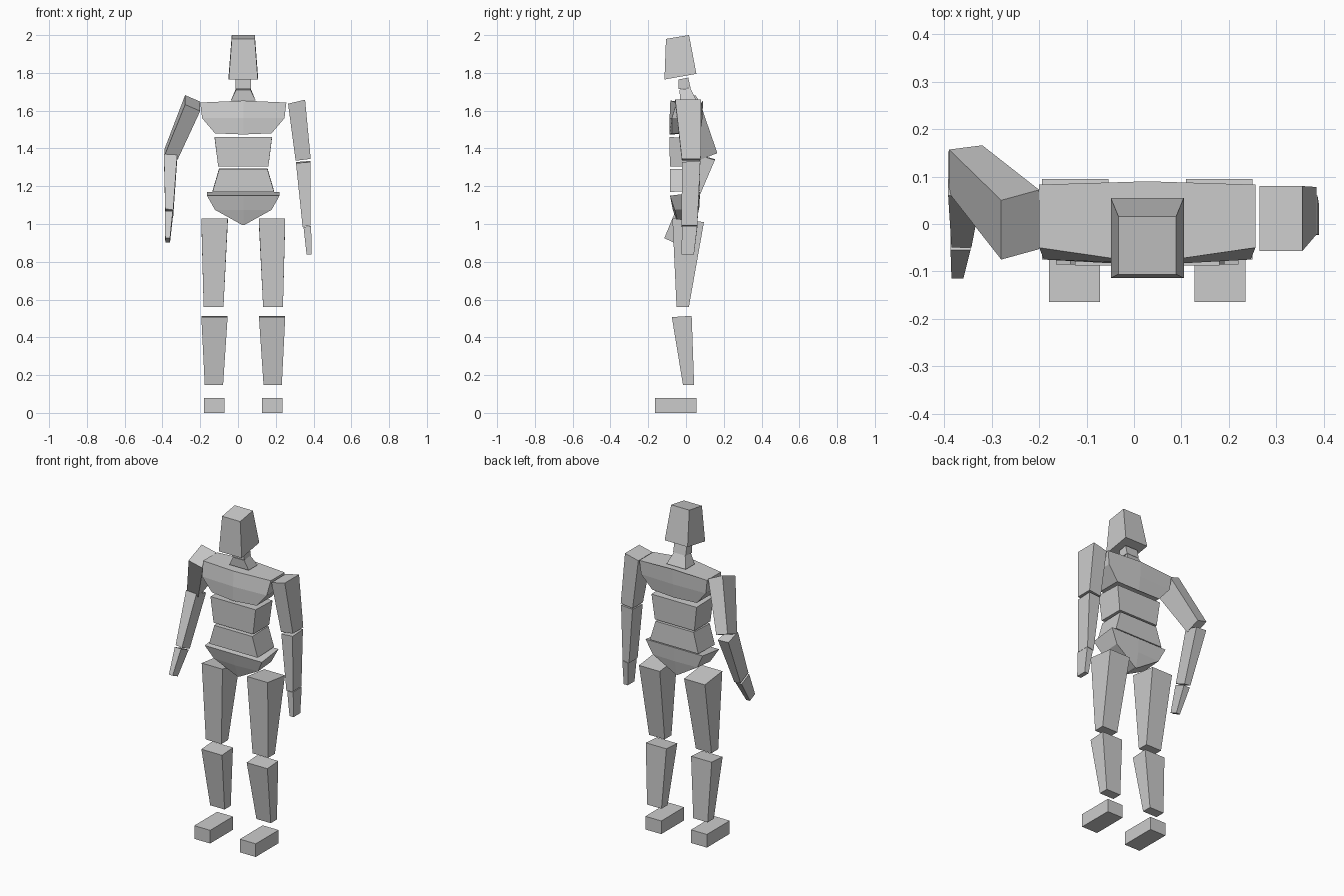
import bpy, bmesh

CX = 0.028  # centre line of the body


def loft(name, rings):
    """Solid skin through a stack of rings with equal point counts."""
    bm = bmesh.new()
    vs = [[bm.verts.new(p) for p in r] for r in rings]
    n = len(vs[0])
    bm.faces.new(vs[0])
    bm.faces.new(vs[-1])
    for a, b in zip(vs, vs[1:]):
        for i in range(n):
            j = (i + 1) % n
            bm.faces.new((a[i], a[j], b[j], b[i]))
    bmesh.ops.recalc_face_normals(bm, faces=bm.faces)
    me = bpy.data.meshes.new(name)
    bm.to_mesh(me)
    bm.free()
    ob = bpy.data.objects.new(name, me)
    bpy.context.collection.objects.link(ob)
    return ob


def quad(x0, x1, yf, zf, yb, zb, dy=0, dz=0):
    """Four-point ring: front edge (yf, zf), back edge (yb, zb), sheared by dy, dz across x."""
    return [(x0, yf, zf), (x1, yf + dy, zf + dz), (x1, yb + dy, zb + dz), (x0, yb, zb)]


def body(hx, *rest):
    return quad(CX - hx, CX + hx, *rest)


def hexa(hx, yf, yb, zf, zb, bulge=0.0, back=0.0, lift=0.0):
    """Six-point body ring with a middle point at front and back."""
    return [(CX - hx, yf, zf), (CX, yf - bulge, zf + lift), (CX + hx, yf, zf),
            (CX + hx, yb, zb), (CX, yb + back, zb + lift), (CX - hx, yb, zb)]


# Head and neck
loft("head", [body(.077, -.114, 1.765, .055, 1.795),
              body(.061, -.106, 1.98, .016, 2.0)])
loft("upper_neck", [body(.042, -.04, 1.715, .024, 1.72),
                    body(.042, -.04, 1.765, .012, 1.775)])
loft("lower_neck", [body(.065, -.03, 1.655, .055, 1.655),
                    body(.038, -.035, 1.71, .022, 1.72)])

# Torso
loft("chest", [hexa(.15, -.075, .07, 1.48, 1.48, .012, .005, -.006),
               hexa(.218, -.075, .08, 1.56, 1.56, .012, .007),
               hexa(.228, -.05, .083, 1.643, 1.643, .033, .007, .01)])
loft("upper_abdomen", [body(.133, -.085, 1.305, .07, 1.305),
                       body(.152, -.088, 1.46, .075, 1.455)])
loft("lower_abdomen", [body(.163, -.085, 1.17, .075, 1.175),
                       body(.128, -.085, 1.29, .07, 1.295)])

# Pelvis
loft("pelvis", [hexa(.006, -.04, .05, .995, .995),
                hexa(.15, -.06, .065, 1.075, 1.085, .01, .005),
                hexa(.192, -.085, .075, 1.15, 1.17)])

# Legs, mirrored about the centre line
for side, s in (("left", -1), ("right", 1)):
    def limb(lo, hi, *rest):
        return quad(CX + s * lo, CX + s * hi, *rest)
    loft(side + "_thigh", [limb(.105, .21, -.05, .56, .015, .56),
                           limb(.082, .222, -.072, 1.03, .095, 1.01)])
    loft(side + "_shin", [limb(.107, .204, -.016, .148, .043, .148),
                          limb(.083, .222, -.075, .507, .03, .514)])
    loft(side + "_foot", [limb(.1, .207, -.165, 0, .055, 0),
                          limb(.1, .207, -.165, .08, .055, .08)])

# Hanging arm
loft("right_upper_arm", [quad(.305, .385, -.022, 1.335, .078, 1.335, dz=.01),
                         quad(.265, .355, -.057, 1.637, .08, 1.637, dz=.021)])
loft("right_forearm", [quad(.342, .385, -.023, .985, .06, .985, dz=.008),
                       quad(.307, .384, -.022, 1.322, .076, 1.328, dz=.006)])
loft("right_hand", [quad(.363, .39, -.023, .838, .042, .838),
                    quad(.347, .387, -.022, .983, .06, .983, dz=.007)])

# Bent arm with the elbow back
loft("left_upper_arm", [quad(-.39, -.32, .065, 1.36, .157, 1.395, dy=.009, dz=-.02),
                        quad(-.28, -.2, -.075, 1.632, .05, 1.682, dy=.022, dz=-.034)])
loft("left_forearm", [quad(-.385, -.343, -.05, 1.08, .025, 1.045, dz=-.005),
                      quad(-.392, -.322, .06, 1.37, .153, 1.343, dz=-.004)])
loft("left_hand", [quad(-.385, -.36, -.115, .925, -.065, .902),
                   quad(-.387, -.345, -.055, 1.07, .018, 1.036)])
